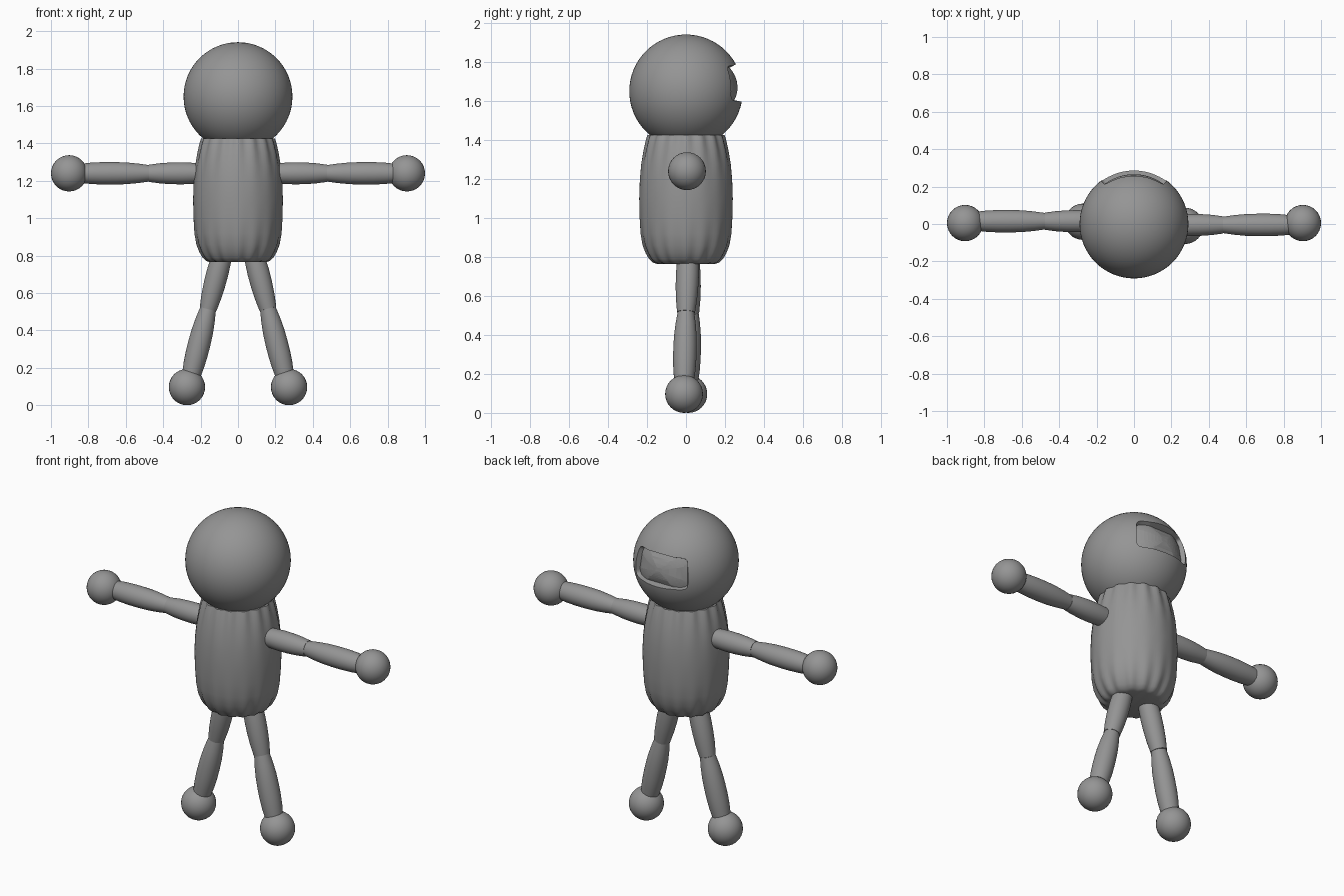
import bpy
import bmesh
from math import sin, cos, pi, radians
from mathutils import Vector

if "Cube" in bpy.data.objects:
    bpy.data.objects.remove(bpy.data.objects["Cube"])

grey = bpy.data.materials.new("plain grey")
grey.use_nodes = True
colour = (0.3, 0.3, 0.3, 1)
grey.diffuse_color = colour
grey.node_tree.nodes["Principled BSDF"].inputs["Base Color"].default_value = colour


def make_object(name, bm):
    bmesh.ops.recalc_face_normals(bm, faces=bm.faces)
    mesh = bpy.data.meshes.new(name)
    bm.to_mesh(mesh)
    bm.free()
    mesh.materials.append(grey)
    obj = bpy.data.objects.new(name, mesh)
    bpy.context.collection.objects.link(obj)
    return obj


def select_only(obj):
    bpy.ops.object.select_all(action='DESELECT')
    obj.select_set(True)
    bpy.context.view_layer.objects.active = obj


def smooth(obj, angle=40):
    select_only(obj)
    bpy.ops.object.shade_smooth_by_angle(angle=radians(angle))
    return obj


def bridge(bm, rings):
    """Skin neighbouring closed rings of vertices with quads."""
    for a, b in zip(rings, rings[1:]):
        n = len(a)
        for i in range(n):
            j = (i + 1) % n
            bm.faces.new((a[i], a[j], b[j], b[i]))


def ball(name, centre, radius, segments=32):
    bm = bmesh.new()
    bmesh.ops.create_uvsphere(bm, u_segments=segments, v_segments=segments // 2, radius=radius)
    bmesh.ops.translate(bm, verts=bm.verts, vec=centre)
    return smooth(make_object(name, bm))


def limb(name, start, end, radii, segments=32):
    """Bulging round segment, radii spread evenly from start to end."""
    start, end = Vector(start), Vector(end)
    turn = (end - start).to_track_quat('Z', 'Y')
    bm = bmesh.new()
    rings = []
    for k, r in enumerate(radii):
        mid = start.lerp(end, k / (len(radii) - 1))
        angles = [2 * pi * i / segments for i in range(segments)]
        rings.append([bm.verts.new(mid + turn @ Vector((r * cos(a), r * sin(a), 0))) for a in angles])
    bridge(bm, rings)
    bm.faces.new(rings[0])
    bm.faces.new(rings[-1])
    return smooth(make_object(name, bm))


# Body: rounded barrel with soft flutes fading in towards both ends
profile = [(0.765, 0.145), (0.772, 0.165), (0.79, 0.184), (0.82, 0.202), (0.86, 0.219),
           (0.92, 0.231), (1.0, 0.237), (1.1, 0.24), (1.2, 0.236), (1.28, 0.227),
           (1.35, 0.213), (1.4, 0.2), (1.425, 0.192)]
bm = bmesh.new()
rings = []
for z, r in profile:
    depth = 0.006 * min(1, (abs(z - 1.1) / 0.3) ** 2)
    ring = []
    for i in range(96):
        a = 2 * pi * i / 96
        rr = r + depth * cos(16 * a)
        ring.append(bm.verts.new((rr * cos(a), rr * sin(a), z)))
    rings.append(ring)
bridge(bm, rings)
bm.faces.new(rings[0])
bm.faces.new(rings[-1])
smooth(make_object("body", bm), 60)

# Head
HEAD_Z = 1.65
head = ball("head", (0, 0, HEAD_Z), 0.291, 64)


# Recessed face panel: rounded rectangle wrapped round the head, cut inward
def on_head(u, v, r):
    az, el = radians(37 * u), radians(8.5 + 18.5 * v)
    return (r * sin(az) * cos(el), r * cos(az) * cos(el), HEAD_Z + r * sin(el))


def rounded(t):
    c, s = cos(t), sin(t)
    power = 0.22
    return (abs(c) ** power * (1 if c > 0 else -1), abs(s) ** power * (1 if s > 0 else -1))


outline = [rounded(2 * pi * (i + 0.5) / 64) for i in range(64)]
layers = [(k / 8, 0.266) for k in range(1, 9)] + [(k / 8, 0.36) for k in range(8, 0, -1)]
bm = bmesh.new()
rings = [[bm.verts.new(on_head(u * s, v * s, r)) for u, v in outline] for s, r in layers]
bridge(bm, rings)
bm.faces.new(rings[0])
bm.faces.new(rings[-1])
cutter = make_object("face_panel_cutter", bm)
cutter.hide_render = True
cut = head.modifiers.new("face panel", 'BOOLEAN')
cut.operation = 'DIFFERENCE'
cut.solver = 'EXACT'
cut.object = cutter
select_only(head)
bpy.ops.object.modifier_apply(modifier=cut.name)
bpy.data.objects.remove(cutter)
smooth(head)

# Arms and legs, with slight differences of depth between the two sides
UPPER = [0.05, 0.056, 0.059, 0.058, 0.054, 0.046]
LOWER = [0.043, 0.052, 0.058, 0.06, 0.06, 0.057, 0.05]
for side, s, arm_y, leg_y in (("left", 1, -0.005, -0.01), ("right", -1, 0.015, 0.012)):
    limb(side + "_upper_arm", (0.18 * s, arm_y, 1.24), (0.475 * s, arm_y, 1.24), UPPER)
    limb(side + "_forearm", (0.47 * s, arm_y, 1.24), (0.85 * s, arm_y, 1.24), LOWER)
    ball(side + "_hand", (0.903 * s, 0.005, 1.24), 0.097)

    hip = (0.075 * s, 0.012, 0.84)
    knee = (0.16 * s, leg_y + 0.01, 0.515)
    ankle = (0.25 * s, leg_y, 0.16)
    limb(side + "_thigh", hip, knee, UPPER)
    limb(side + "_shin", knee, ankle, LOWER)
    ball(side + "_foot", (0.273 * s, leg_y, 0.097), 0.097)
